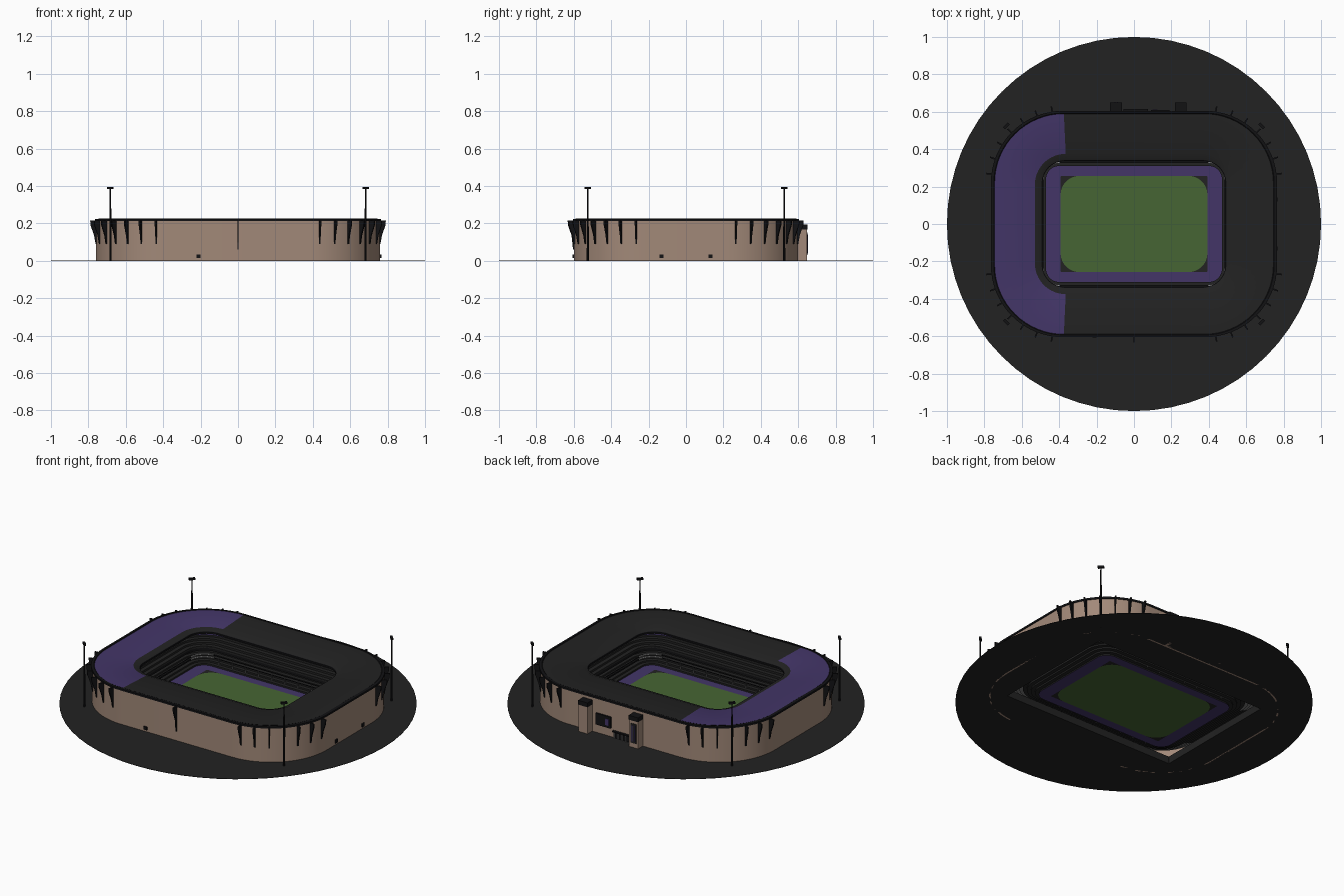
import bpy, bmesh, math
from mathutils import Vector, Matrix

cube = bpy.data.objects.get("Cube")
if cube:
    bpy.data.objects.remove(cube)


def material(name, rgb):
    m = bpy.data.materials.new(name)
    m.use_nodes = True
    m.diffuse_color = (*rgb, 1)
    bsdf = m.node_tree.nodes["Principled BSDF"]
    bsdf.inputs["Base Color"].default_value = (*rgb, 1)
    bsdf.inputs["Roughness"].default_value = 0.9
    return m


ASPHALT = material("dark asphalt", (0.016, 0.016, 0.016))
BLACK = material("black steel", (0.006, 0.006, 0.007))
TAN = material("tan brick", (0.36, 0.25, 0.19))
PURPLE = material("purple", (0.056, 0.036, 0.137))
GREEN = material("grass green", (0.062, 0.13, 0.033))
GRAY = material("concrete gray", (0.2, 0.2, 0.2))
WHITE = material("white", (0.75, 0.75, 0.75))

SEG = 16


def finish(name, bm, mats, smooth=False):
    me = bpy.data.meshes.new(name)
    bm.to_mesh(me)
    bm.free()
    ob = bpy.data.objects.new(name, me)
    bpy.context.collection.objects.link(ob)
    for m in mats:
        me.materials.append(m)
    if smooth:
        bpy.ops.object.select_all(action='DESELECT')
        ob.select_set(True)
        bpy.context.view_layer.objects.active = ob
        bpy.ops.object.shade_smooth_by_angle(angle=math.radians(30))
    return ob


def rounded_rect(hx, hy, r, z):
    pts = []
    for k, (sx, sy) in enumerate([(1, 1), (-1, 1), (-1, -1), (1, -1)]):
        for i in range(SEG + 1):
            a = math.pi / 2 * (k + i / SEG)
            pts.append(Vector((sx * (hx - r) + r * math.cos(a),
                               sy * (hy - r) + r * math.sin(a), z)))
    return pts


def loft(name, loops, mats, rule=None, closed=False, cap=None, smooth=True):
    """Skin rounded-rectangle loops; rule(band, centre, is_corner) picks the colour."""
    bm = bmesh.new()
    rings = [[bm.verts.new(p) for p in rounded_rect(*l)] for l in loops]
    n = len(rings[0])
    for b in range(len(rings) if closed else len(rings) - 1):
        lo, hi = rings[b], rings[(b + 1) % len(rings)]
        for i in range(n):
            j = (i + 1) % n
            f = bm.faces.new((lo[i], lo[j], hi[j], hi[i]))
            if rule:
                corner = i % (SEG + 1) != SEG
                f.material_index = rule(b, f.calc_center_median(), corner)
    if cap is not None:
        bm.faces.new(rings[-1]).material_index = cap
    if closed:
        bmesh.ops.recalc_face_normals(bm, faces=bm.faces)
    return finish(name, bm, mats, smooth)


def box(name, lo, hi, mat):
    bm = bmesh.new()
    lo, hi = Vector(lo), Vector(hi)
    size = hi - lo
    bmesh.ops.create_cube(bm, size=1, matrix=Matrix.Translation((lo + hi) / 2) @ Matrix.Diagonal((*size, 1)))
    return finish(name, bm, [mat])


# Ground disc with a rectangular opening under the bowl
loft("ground_disc", [(0.59, 0.4, 0.002, 0), (1, 1, 1, 0), (1, 1, 1, 0.002), (0.59, 0.4, 0.002, 0.002)],
     [ASPHALT], closed=True)
loft("opening_skirt", [(0.59, 0.4, 0.002, 0.045), (0.59, 0.4, 0.002, 0.002)], [ASPHALT])

# Pitch with purple surround and dark corners
loft("pitch", [(0.472, 0.312, 0.07, 0.008), (0.392, 0.257, 0.004, 0.008), (0.392, 0.257, 0.1, 0.008)],
     [PURPLE, ASPHALT, GREEN], lambda b, c, k: b, cap=2, smooth=False)

# Seating tiers, stepped row by row
def tier(name, rows, start, end, mats, rule):
    loops = []
    for i in range(rows):
        for edge, level in ((i, i), (i, i + 1)):
            t, h = edge / rows, level / rows
            d = start[0] + (end[0] - start[0]) * t
            loops.append((0.47 + d, 0.31 + d, 0.07 + d, start[1] + (end[1] - start[1]) * h))
    loops.append((0.47 + end[0], 0.31 + end[0], 0.07 + end[0], end[1]))
    return loft(name, loops, mats, rule)


tier("lower_seats", 7, (0, 0.008), (0.16, 0.075), [ASPHALT, GRAY],
     lambda b, c, k: int(k and b > 8))
tier("upper_seats", 8, (0.05, 0.09), (0.25, 0.185), [ASPHALT, PURPLE],
     lambda b, c, k: int(k and b > 6))
loft("tier_front", [(0.52, 0.36, 0.12, 0.075), (0.52, 0.36, 0.12, 0.1)], [BLACK])

# Hand rail round the bowl, white at the corners, with posts
def rail(name, z):
    t = 0.003
    loft(name, [(0.488 - t, 0.33 - t, 0.09, z), (0.488 + t, 0.33 + t, 0.09, z),
                (0.488 + t, 0.33 + t, 0.09, z + t), (0.488 - t, 0.33 - t, 0.09, z + t)],
         [BLACK, WHITE], lambda b, c, k: int(k), closed=True)


rail("upper_rail", 0.066)
rail("lower_rail", 0.05)
for i in range(9):
    x = -0.36 + i * 0.09
    for s in (-1, 1):
        box("rail_post", (x - 0.002, s * 0.33 - 0.002, 0.015), (x + 0.002, s * 0.33 + 0.002, 0.068), GRAY)

# Outer wall
loft("outer_wall", [(0.76, 0.6, 0.38, 0), (0.76, 0.6, 0.38, 0.214), (0.75, 0.59, 0.37, 0.214),
                    (0.75, 0.59, 0.37, 0)], [TAN], closed=True)

# Roof, purple over the -x end, with a dark lip and rim
loft("roof", [(0.49, 0.337, 0.12, 0.205), (0.53, 0.375, 0.165, 0.22), (0.745, 0.59, 0.37, 0.223),
              (0.765, 0.605, 0.385, 0.223), (0.765, 0.605, 0.385, 0.212), (0.53, 0.375, 0.165, 0.21),
              (0.49, 0.337, 0.12, 0.195)],
     [ASPHALT, PURPLE, BLACK],
     lambda b, c, k: (int(c.x < -0.365) if b == 1 else (0 if b == 0 else 2)), closed=True)
for s, name in ((0.49, "roof_inner_edge"), (0.745, "roof_outer_edge")):
    d = s - 0.49
    z = 0.205 if d == 0 else 0.223
    loft(name, [(s, 0.337 + d * 0.99, 0.12 + d * 0.98, z), (s + 0.004, 0.341 + d * 0.99, 0.124 + d * 0.98, z + 0.003)],
         [BLACK])

# Tapered brackets on the wall
def bracket(x, y, angle, foot):
    bm = bmesh.new()
    outline = [(-0.004, 0.216), (0.033, 0.216), (0.031, 0.19), (0.012, 0.135), (0.004, foot), (-0.004, foot)]
    f = bm.faces.new([bm.verts.new((u, -0.004, z)) for u, z in outline])
    ext = bmesh.ops.extrude_face_region(bm, geom=[f])
    bmesh.ops.translate(bm, vec=(0, 0.008, 0), verts=[v for v in ext["geom"] if isinstance(v, bmesh.types.BMVert)])
    bmesh.ops.recalc_face_normals(bm, faces=bm.faces)
    bm.transform(Matrix.Translation((x, y, 0)) @ Matrix.Rotation(angle, 4, 'Z'))
    finish("wall_bracket", bm, [BLACK])


for sx in (-1, 1):
    for sy in (-1, 1):
        for i in range(7):
            a = math.radians(7 + 12.4 * i)
            dx, dy = sx * math.cos(a), sy * math.sin(a)
            bracket(sx * 0.38 + 0.38 * dx, sy * 0.22 + 0.38 * dy, math.atan2(dy, dx), 0.09)
bracket(0, -0.6, -math.pi / 2, 0.06)

# Floodlight masts with lamp heads turned to the pitch
for sx in (-1, 1):
    for sy in (-1, 1):
        at = Matrix.Translation((sx * 0.682, sy * 0.525, 0))
        bm = bmesh.new()
        bmesh.ops.create_cone(bm, cap_ends=True, segments=10, radius1=0.006, radius2=0.004, depth=0.385,
                              matrix=at @ Matrix.Translation((0, 0, 0.1925)))
        turn = Matrix.Rotation(math.atan2(sy, sx), 4, 'Z')
        bmesh.ops.create_cube(bm, size=1, matrix=at @ turn @ Matrix.Translation((0, 0, 0.389))
                              @ Matrix.Diagonal((0.014, 0.036, 0.012, 1)))
        finish("floodlight_mast", bm, [BLACK])

# Entrance towers on the back
for x in (-0.095, 0.25):
    box("tower", (x - 0.03, 0.595, 0), (x + 0.03, 0.647, 0.168), TAN)
    box("tower_cap", (x - 0.032, 0.598, 0.168), (x + 0.032, 0.65, 0.195), BLACK)
box("tower_panel", (-0.115, 0.647, 0.03), (-0.075, 0.65, 0.15), ASPHALT)
for x in (-0.105, -0.09):
    box("tower_stripe", (x, 0.65, 0.04), (x + 0.005, 0.652, 0.14), PURPLE)

# Screen and gate between the towers
box("screen", (0.09, 0.598, 0.055), (0.19, 0.61, 0.125), BLACK)
box("screen_mark", (0.1, 0.61, 0.07), (0.125, 0.613, 0.11), PURPLE)
box("gate_doors", (-0.05, 0.598, 0), (0.07, 0.604, 0.04), BLACK)
box("gate_canopy", (-0.055, 0.598, 0.04), (0.075, 0.615, 0.047), BLACK)
for i in range(5):
    x = -0.045 + i * 0.027
    box("gate_post", (x, 0.604, 0), (x + 0.005, 0.61, 0.04), GRAY)

# Small wall vents
box("front_vent", (-0.221, -0.607, 0.014), (-0.2, -0.598, 0.034), BLACK)
for y in (-0.13, 0.13):
    box("side_vent", (0.758, y - 0.011, 0.014), (0.767, y + 0.011, 0.034), BLACK)
